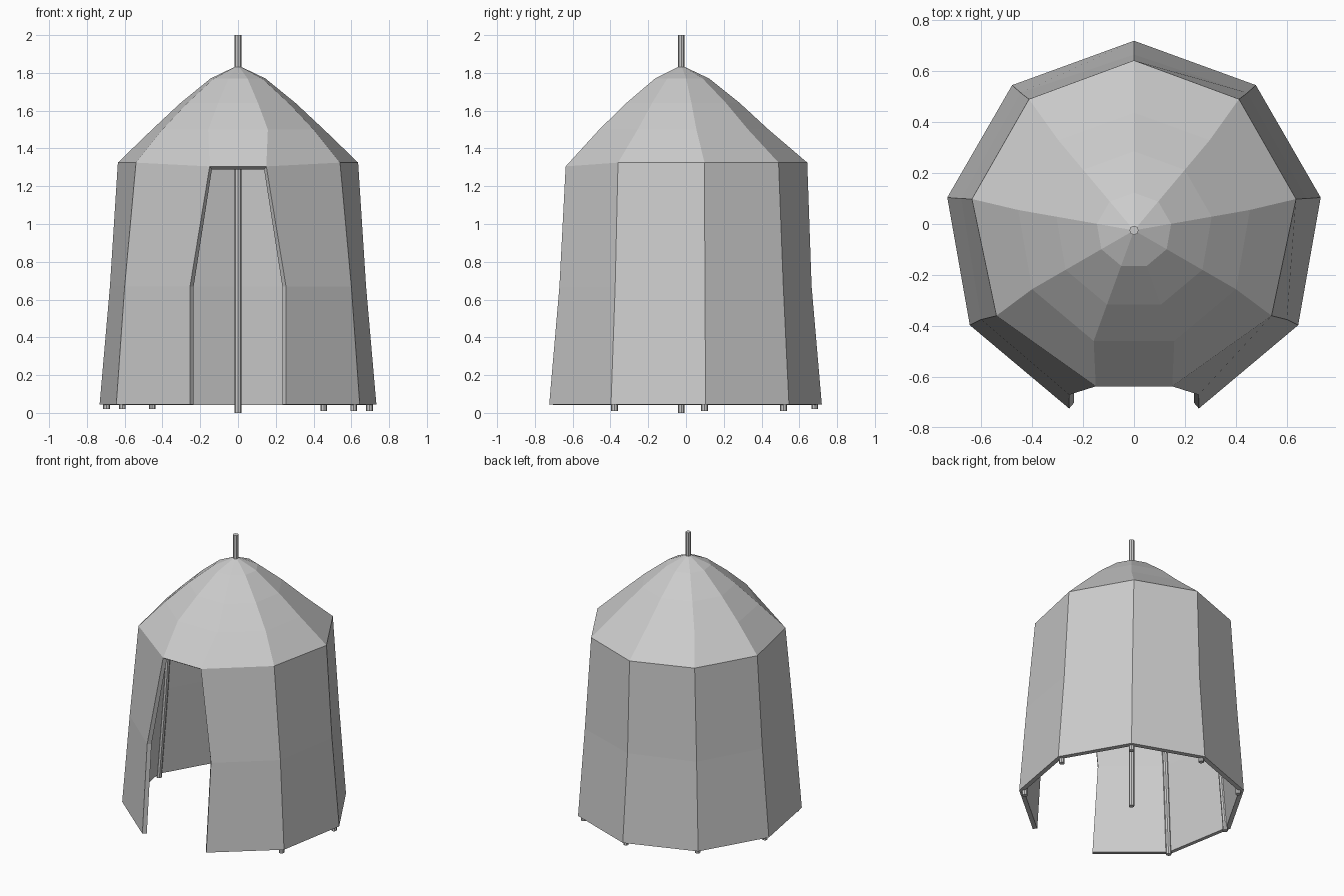
import bpy, bmesh
from math import sin, cos, radians
from mathutils import Vector

old = bpy.data.objects.get("Cube")
if old:
    bpy.data.objects.remove(old, do_unlink=True)

canvas = bpy.data.materials.new("light grey canvas")
canvas.use_nodes = True
canvas.diffuse_color = (0.6, 0.6, 0.6, 1)
canvas.node_tree.nodes["Principled BSDF"].inputs["Base Color"].default_value = (0.6, 0.6, 0.6, 1)

CENTRE_Y = -0.025
APEX = Vector((0, CENTRE_Y, 1.84))


def mirrored(half):
    """Nine corners, from the left doorpost round the back to the right doorpost."""
    return half + [Vector((-p.x, p.y, p.z)) for p in reversed(half[:-1])]


def regular(r, z):
    """Left half of a nine-sided ring with one corner at the back."""
    return mirrored([Vector((r * cos(radians(a)), CENTRE_Y + r * sin(radians(a)), z))
                     for a in range(-70, 91, 40)])


def fitted(points, z, door_z):
    return mirrored([Vector((x, y, door_z if i == 0 else z))
                     for i, (x, y) in enumerate(points)])


# Rings from the hem up to the roof
hem = regular(0.744, 0.045)
waist = fitted([(0.254, -0.67), (0.6, -0.375), (0.678, 0.1), (0.445, 0.515), (0, 0.665)], 0.67, 0.67)
eave = fitted([(0.15, -0.637), (0.54, -0.36), (0.636, 0.098), (0.412, 0.49), (0, 0.642)], 1.325, 1.305)
rings = [hem, waist, eave, regular(0.462, 1.5), regular(0.31, 1.64), regular(0.148, 1.77)]

# Canvas: walls open at the front, roof closed all round
bm = bmesh.new()
verts = [[bm.verts.new(p) for p in ring] for ring in rings]
for level in range(len(rings) - 1):
    low, high = verts[level], verts[level + 1]
    for i in range(8 if level < 2 else 9):
        j = (i + 1) % 9
        bm.faces.new((low[i], low[j], high[j], high[i]))
top = bm.verts.new(APEX)
for i in range(9):
    bm.faces.new((verts[-1][i], verts[-1][(i + 1) % 9], top))
bmesh.ops.recalc_face_normals(bm, faces=bm.faces)
mesh = bpy.data.meshes.new("tent_canvas")
bm.to_mesh(mesh)
bm.free()
mesh.materials.append(canvas)
tent = bpy.data.objects.new("tent_canvas", mesh)
bpy.context.collection.objects.link(tent)
cloth = tent.modifiers.new("cloth thickness", 'SOLIDIFY')
cloth.thickness = 0.03
cloth.offset = -1
cloth.use_even_offset = True


def pole(name, points, radius):
    curve = bpy.data.curves.new(name, 'CURVE')
    curve.dimensions = '3D'
    curve.bevel_depth = radius
    curve.bevel_resolution = 2
    curve.use_fill_caps = True
    line = curve.splines.new('POLY')
    line.points.add(len(points) - 1)
    for slot, p in zip(line.points, points):
        slot.co = (*p, 1)
    line.use_smooth = False
    curve.materials.append(canvas)
    bpy.context.collection.objects.link(bpy.data.objects.new(name, curve))


# Centre pole rising through the roof
pole("centre_pole", [Vector((0, CENTRE_Y, 0)), Vector((0, CENTRE_Y, 2))], 0.018)

# Bent poles along the inside of each corner, feet just below the hem
for i in range(1, 8):
    path = []
    for ring in rings[:5]:
        p = ring[i]
        inward = Vector((-p.x, CENTRE_Y - p.y, 0)).normalized()
        drop = 0.025 if ring not in (hem, waist) else 0
        path.append(p + inward * 0.037 - Vector((0, 0, drop)))
    foot = path[0].copy()
    foot.z = 0.01 if foot.x > 0.01 else 0.02
    pole("corner_pole_%d" % i, [foot] + path, 0.018)
